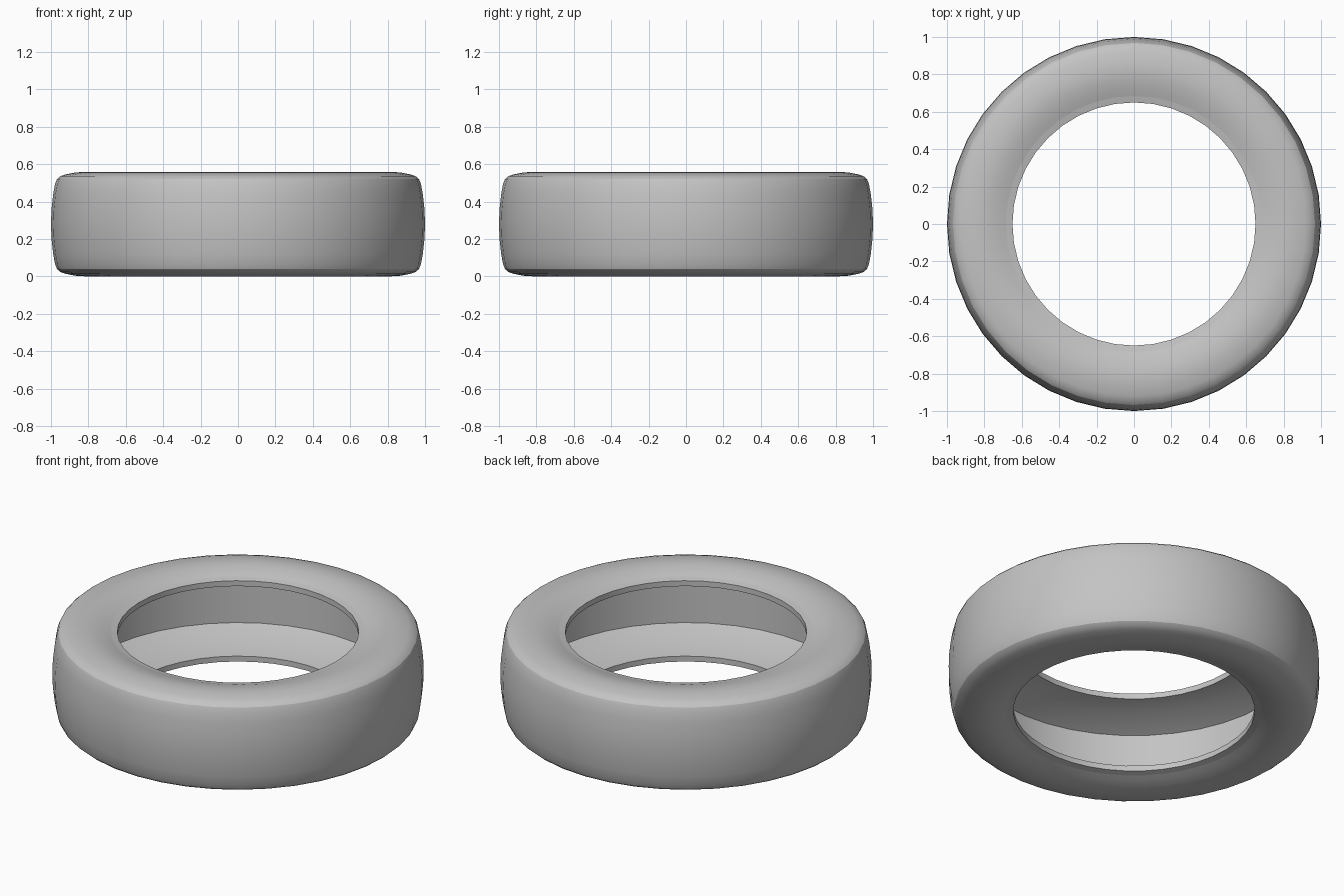
import bpy
import bmesh
from math import radians, tau
from mathutils import Matrix, Vector

default = bpy.data.objects.get("Cube")
if default:
    bpy.data.objects.remove(default, do_unlink=True)

SEGMENTS = 40
MIDDLE = 0.28

rubber = bpy.data.materials.new("grey rubber")
rubber.use_nodes = True
colour = (0.55, 0.55, 0.55, 1)
rubber.diffuse_color = colour
rubber.node_tree.nodes["Principled BSDF"].inputs["Base Color"].default_value = colour

# Upper half of the cross-section as (radius, height above the middle):
# tread, rounded shoulder, sidewall, bead lip, then back along the hollow inside
half = [
    (1.0, 0.0), (0.997, 0.08), (0.988, 0.16), (0.978, 0.215),
    (0.968, 0.24), (0.95, 0.256), (0.92, 0.266), (0.87, 0.276),
    (0.82, 0.279), (0.77, 0.273), (0.72, 0.26), (0.685, 0.248),
    (0.65, 0.24), (0.65, 0.208), (0.78, 0.185), (0.91, 0.13),
]
section = half + [(r, -h) for r, h in reversed(half[1:])]

# Tyre carcass: rings of the section joined around the axis
bm = bmesh.new()
rings = []
for i in range(SEGMENTS):
    turn = Matrix.Rotation(tau * i / SEGMENTS, 3, "Z")
    rings.append([bm.verts.new(turn @ Vector((r, 0, MIDDLE + h))) for r, h in section])
for i, ring in enumerate(rings):
    following = rings[(i + 1) % SEGMENTS]
    for j in range(len(section)):
        k = (j + 1) % len(section)
        bm.faces.new((ring[j], following[j], following[k], ring[k]))
bmesh.ops.recalc_face_normals(bm, faces=bm.faces)

# Crisp edges on both sides of the bead lip; the rest is sharpened by angle
for edge in bm.edges:
    edge.smooth = not all(abs(v.co.xy.length - 0.685) < 0.001 for v in edge.verts)
mesh = bpy.data.meshes.new("tyre")
bm.to_mesh(mesh)
bm.free()
mesh.materials.append(rubber)

tyre = bpy.data.objects.new("tyre", mesh)
bpy.context.collection.objects.link(tyre)
bpy.ops.object.select_all(action="DESELECT")
tyre.select_set(True)
bpy.context.view_layer.objects.active = tyre
bpy.ops.object.shade_smooth_by_angle(angle=radians(24), keep_sharp_edges=True)
